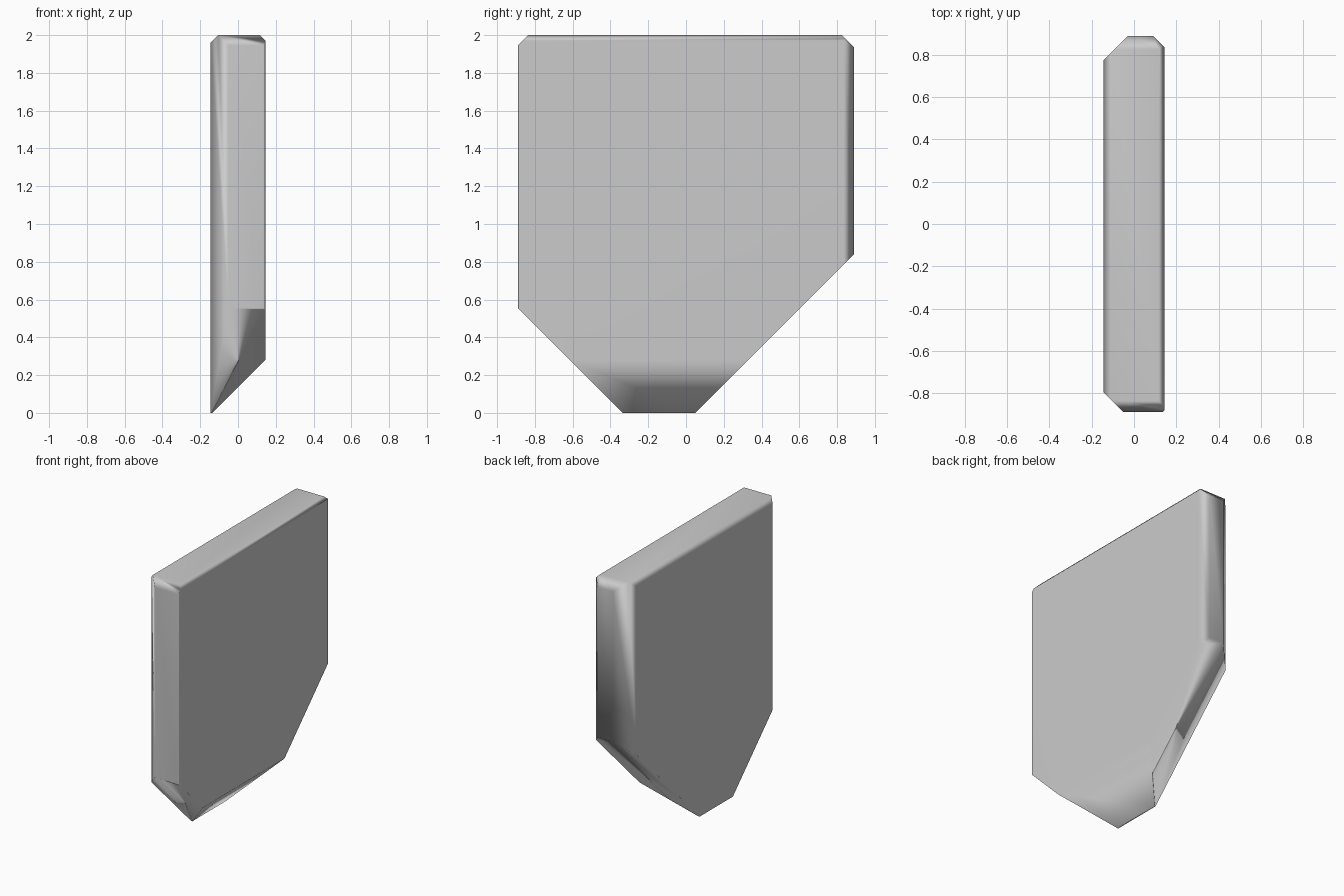
import bpy, bmesh
from mathutils import Vector

if "Cube" in bpy.data.objects:
    bpy.data.objects.remove(bpy.data.objects["Cube"])

# Slab block
bm = bmesh.new()
bmesh.ops.create_cube(bm, size=1)
bmesh.ops.scale(bm, vec=(0.29, 1.78, 2), verts=bm.verts)
bmesh.ops.translate(bm, vec=(0, 0, 1), verts=bm.verts)

# 45 degree edge cuts: keep the side where normal . point <= limit
cuts = [
    ((0, -1, -1), 0.335), ((0, 1, -1), 0.05),     # large lower corners
    ((0, 1, 1), 2.825), ((0, -1, 1), 2.835),      # upper end bevels
    ((1, 0, -1), -0.135),                         # sloped underside
    ((1, 0, 1), 2.115), ((-1, 0, 1), 2.105),      # top long bevels
    ((-1, 1, 0), 0.92), ((1, 1, 0), 0.98),        # back upright bevels
    ((-1, -1, 0), 0.94), ((1, -1, 0), 1.025),     # front upright bevels
]
for normal, limit in cuts:
    n = Vector(normal)
    geom = bm.verts[:] + bm.edges[:] + bm.faces[:]
    res = bmesh.ops.bisect_plane(bm, geom=geom, dist=1e-5, plane_co=n * (limit / n.length_squared),
                                 plane_no=n, clear_outer=True)
    rim = [e for e in bm.edges if e.is_boundary]
    bmesh.ops.contextual_create(bm, geom=rim)
bmesh.ops.recalc_face_normals(bm, faces=bm.faces)
for f in bm.faces:
    f.smooth = True

mesh = bpy.data.meshes.new("bevelled_slab")
bm.to_mesh(mesh)
bm.free()
slab = bpy.data.objects.new("bevelled_slab", mesh)
bpy.context.collection.objects.link(slab)

# Soft shading that keeps the broad sides flat
soft = slab.modifiers.new("soft_edges", 'WEIGHTED_NORMAL')
soft.weight = 60
